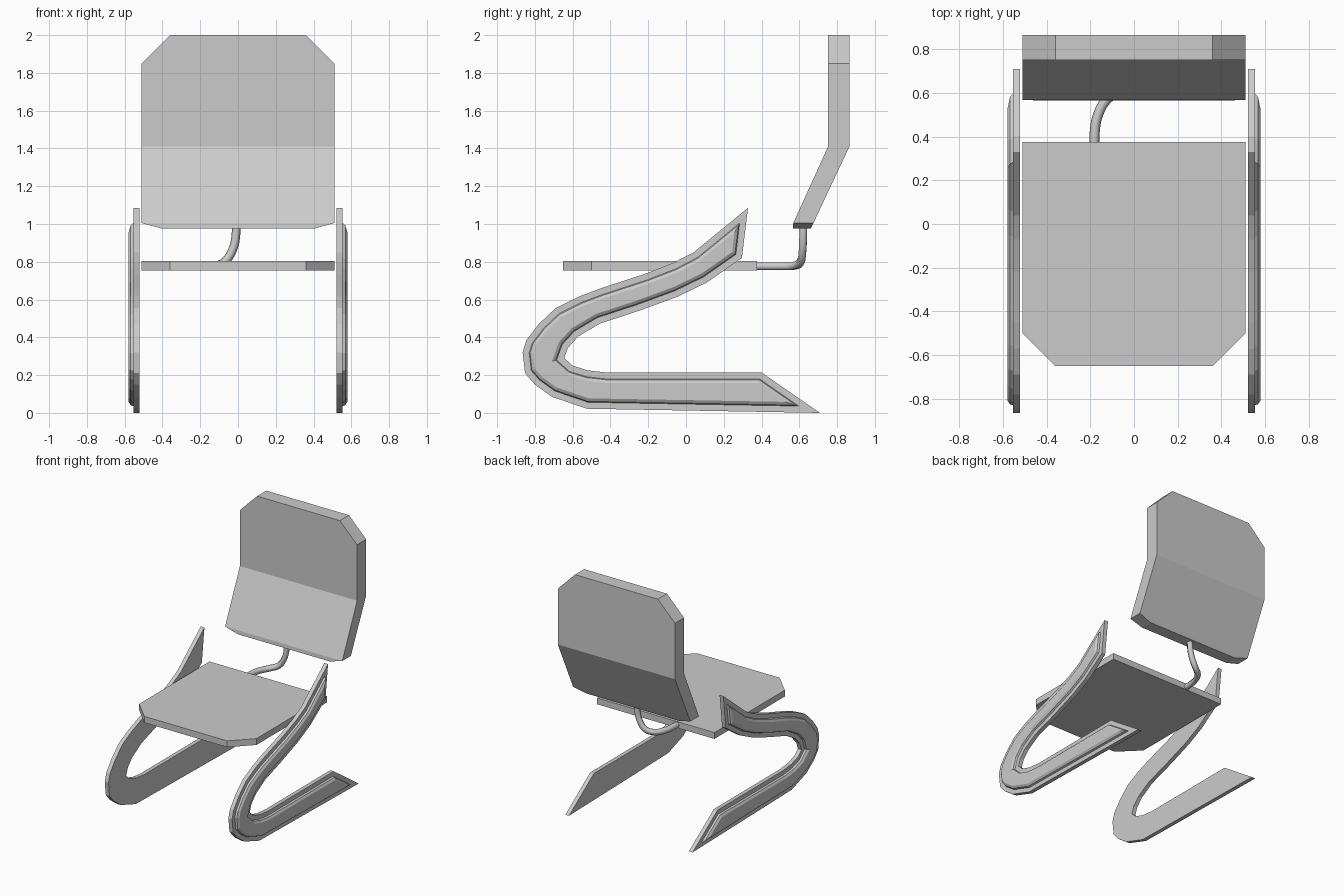
import bpy, bmesh
from mathutils import Vector

if "Cube" in bpy.data.objects:
    bpy.data.objects.remove(bpy.data.objects["Cube"])


def finish(bm, name):
    bmesh.ops.recalc_face_normals(bm, faces=bm.faces)
    mesh = bpy.data.meshes.new(name)
    bm.to_mesh(mesh)
    bm.free()
    obj = bpy.data.objects.new(name, mesh)
    bpy.context.collection.objects.link(obj)
    return obj


def prism(points, direction):
    """Extrude a closed outline; returns the bmesh and the far cap."""
    bm = bmesh.new()
    base = bm.faces.new([bm.verts.new(p) for p in points])
    ext = bmesh.ops.extrude_face_region(bm, geom=[base], use_keep_orig=True)
    verts = [g for g in ext["geom"] if isinstance(g, bmesh.types.BMVert)]
    cap = next(g for g in ext["geom"] if isinstance(g, bmesh.types.BMFace)
               and all(v in verts for v in g.verts))
    bmesh.ops.translate(bm, verts=verts, vec=direction)
    bmesh.ops.recalc_face_normals(bm, faces=bm.faces)
    return bm, cap


# Seat: slab with clipped front corners
seat = [(-.51, .375), (-.51, -.5), (-.36, -.65), (.36, -.65), (.51, -.5), (.51, .375)]
bm, _ = prism([(x, y, .753) for x, y in seat], Vector((0, 0, .05)))
finish(bm, "seat")

# Backrest: loft of rows (z, half width, front y, back y)
rows = [(.975, .40, .565, .66), (1.005, .51, .568, .675), (1.41, .51, .752, .865),
        (1.85, .51, .752, .865), (2.0, .36, .752, .865)]
bm = bmesh.new()
rings = [[bm.verts.new(p) for p in ((-w, f, z), (w, f, z), (w, b, z), (-w, b, z))]
         for z, w, f, b in rows]
for lo, hi in zip(rings, rings[1:]):
    for i in range(4):
        j = (i + 1) % 4
        bm.faces.new((lo[i], lo[j], hi[j], hi[i]))
bm.faces.new(rings[0])
bm.faces.new(rings[-1])
finish(bm, "backrest")

# Side frames: swept-back leg and armrest plate with a raised outer panel
outline = [(.328, 1.085), (.04, .85), (-.07, .793), (-.22, .735), (-.45, .66), (-.57, .615),
           (-.69, .555), (-.78, .47), (-.845, .385), (-.865, .32), (-.852, .21), (-.8, .15),
           (-.71, .085), (-.525, .022), (.709, 0),
           (.40, .214), (-.42, .214), (-.52, .225), (-.60, .25), (-.645, .29), (-.625, .345),
           (-.57, .405), (-.455, .473), (-.25, .54), (-.045, .615), (.11, .69), (.296, .82)]
for side, label in ((1, "right"), (-1, "left")):
    bm, cap = prism([(side * .522, y, z) for y, z in outline], Vector((side * .032, 0, 0)))
    for thickness, depth in ((.034, 0), (.005, .014), (.016, .011)):
        bmesh.ops.inset_region(bm, faces=[cap], thickness=thickness, depth=depth,
                               use_even_offset=True, use_boundary=True)
    finish(bm, label + "_side_frame")

# Support tube: bent rod from under the seat up to the backrest
path = [(-.18, .30, .776), (-.18, .42, .776), (-.165, .50, .776), (-.125, .57, .778),
        (-.07, .607, .80), (-.03, .617, .86), (-.012, .62, .93), (-.01, .62, 1.03)]
curve = bpy.data.curves.new("support_tube", "CURVE")
curve.dimensions = "3D"
curve.bevel_depth = .023
curve.bevel_resolution = 1
curve.use_fill_caps = True
curve.resolution_u = 3
spline = curve.splines.new("BEZIER")
spline.bezier_points.add(len(path) - 1)
for point, co in zip(spline.bezier_points, path):
    point.co = co
    point.handle_left_type = point.handle_right_type = "AUTO"
tube = bpy.data.objects.new("support_tube", curve)
bpy.context.collection.objects.link(tube)
